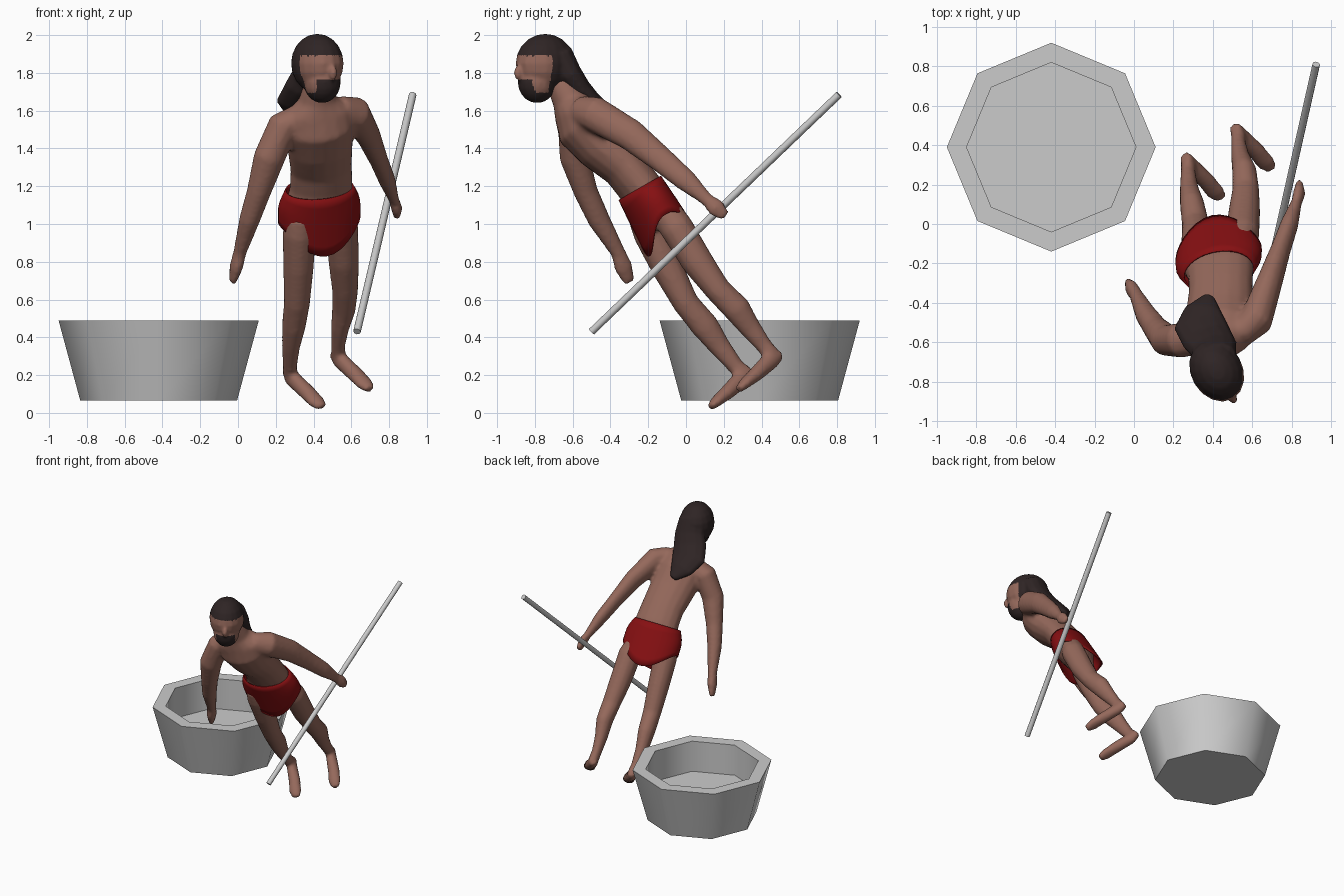
import bpy
import bmesh
import math
from mathutils import Vector, Matrix

old = bpy.data.objects.get("Cube")
if old:
    bpy.data.objects.remove(old, do_unlink=True)


def material(name, rgb):
    m = bpy.data.materials.new(name)
    m.use_nodes = True
    m.diffuse_color = (*rgb, 1)
    m.node_tree.nodes["Principled BSDF"].inputs["Base Color"].default_value = (*rgb, 1)
    return m


skin = material("brown skin", (0.30, 0.14, 0.105))
hair = material("dark hair", (0.028, 0.018, 0.018))
red = material("red cloth", (0.24, 0.005, 0.006))
grey = material("pale grey", (0.6, 0.6, 0.6))


def add_object(name, bm, mats):
    bmesh.ops.recalc_face_normals(bm, faces=bm.faces)
    mesh = bpy.data.meshes.new(name)
    bm.to_mesh(mesh)
    bm.free()
    for m in mats:
        mesh.materials.append(m)
    ob = bpy.data.objects.new(name, mesh)
    bpy.context.collection.objects.link(ob)
    return ob


def bridge(bm, a, b):
    n = len(a)
    for i in range(n):
        bm.faces.new((a[i], a[(i + 1) % n], b[(i + 1) % n], b[i]))


def tube(bm, rings, side=(1, 0.2, 0), n=12):
    """Closed loft through (x, y, z, half width, half depth) stations."""
    pts = [Vector(r[:3]) for r in rings]
    loops = []
    for i, r in enumerate(rings):
        t = (pts[min(i + 1, len(pts) - 1)] - pts[max(i - 1, 0)]).normalized()
        s = Vector(side)
        u = (s - t * s.dot(t)).normalized()
        v = t.cross(u)
        loops.append([bm.verts.new(pts[i] + u * r[3] * math.cos(a) + v * r[4] * math.sin(a))
                      for a in (math.tau * k / n for k in range(n))])
    for a, b in zip(loops, loops[1:]):
        bridge(bm, a, b)
    bm.faces.new(loops[0])
    bm.faces.new(loops[-1])


def ellipsoid(bm, centre, radii, yaw):
    mat = Matrix.Translation(centre) @ Matrix.Rotation(yaw, 4, 'Z') @ Matrix.Diagonal((*radii, 1))
    bmesh.ops.create_uvsphere(bm, u_segments=16, v_segments=10, radius=1, matrix=mat)


def fuse(ob, voxel, smoothing):
    """Merge overlapping volumes into one smooth skin."""
    mod = ob.modifiers.new("fuse", 'REMESH')
    mod.mode = 'VOXEL'
    mod.voxel_size = voxel
    mod = ob.modifiers.new("soften", 'SMOOTH')
    mod.factor = 0.5
    mod.iterations = smoothing
    mats = list(ob.data.materials)
    dg = bpy.context.evaluated_depsgraph_get()
    mesh = bpy.data.meshes.new_from_object(ob.evaluated_get(dg))
    ob.modifiers.clear()
    ob.data = mesh
    mesh.materials.clear()
    for m in mats:
        mesh.materials.append(m)
    for p in mesh.polygons:
        p.use_smooth = True
        p.material_index = 0


# Body: torso, arms, legs and feet
bm = bmesh.new()
tube(bm, [(.43, -.13, .98, .15, .09), (.43, -.18, 1.08, .19, .12), (.44, -.25, 1.2, .17, .115),
          (.44, -.33, 1.3, .165, .115), (.435, -.45, 1.41, .175, .135), (.43, -.55, 1.52, .19, .145),
          (.425, -.59, 1.6, .18, .11), (.42, -.62, 1.66, .10, .09), (.42, -.67, 1.76, .07, .075)],
     side=(1, .28, 0), n=16)
# left arm
tube(bm, [(.54, -.56, 1.60, .07, .08), (.62, -.49, 1.585, .085, .095), (.69, -.29, 1.47, .065, .085),
          (.745, -.13, 1.34, .05, .07), (.79, 0, 1.23, .045, .06), (.825, .11, 1.13, .028, .035),
          (.84, .16, 1.085, .03, .05), (.84, .21, 1.04, .018, .03)])
# right arm
tube(bm, [(.33, -.58, 1.57, .07, .08), (.24, -.59, 1.52, .085, .09), (.165, -.59, 1.35, .085, .08),
          (.11, -.53, 1.17, .065, .065), (.06, -.46, 1.02, .055, .06), (.01, -.36, .85, .035, .04),
          (-.01, -.33, .77, .035, .05), (-.03, -.3, .69, .018, .03)])
# left leg and foot
tube(bm, [(.53, -.1, 1.06, .08, .08), (.55, -.05, .98, .088, .09), (.56, .06, .8, .082, .085),
          (.567, .17, .65, .07, .07), (.56, .27, .55, .063, .075), (.54, .34, .45, .048, .058),
          (.53, .41, .36, .038, .045), (.53, .45, .31, .038, .045)])
tube(bm, [(.51, .49, .32, .03, .04), (.54, .45, .28, .04, .05), (.62, .37, .205, .045, .04),
          (.67, .31, .155, .048, .03), (.70, .28, .125, .03, .02)])
# right leg and foot
tube(bm, [(.33, -.23, 1.04, .08, .08), (.325, -.19, .95, .09, .09), (.32, -.1, .77, .082, .085),
          (.312, 0, .58, .07, .07), (.295, .1, .46, .063, .075), (.28, .18, .35, .048, .058),
          (.275, .26, .25, .038, .045), (.275, .30, .21, .038, .045)])
tube(bm, [(.26, .34, .23, .03, .04), (.285, .30, .185, .04, .05), (.365, .22, .11, .045, .04),
          (.415, .16, .06, .048, .03), (.445, .13, .03, .03, .02)])
body = add_object("body", bm, [skin])
fuse(body, 0.014, 4)

# Head with hair falling over the back
centre = Vector((.42, -.745, 1.85))
face = Vector((.5, -.86, 0)).normalized()
across = Vector((.86, .5, 0)).normalized()
yaw = math.radians(30)
bm = bmesh.new()
ellipsoid(bm, centre, (.132, .165, .157), yaw)
ellipsoid(bm, centre + face * .05 - Vector((0, 0, .1)), (.098, .105, .11), yaw)
ellipsoid(bm, centre + face * .16 - Vector((0, 0, .05)), (.022, .03, .04), yaw)
tube(bm, [(.41, -.68, 1.9, .11, .08), (.405, -.63, 1.8, .12, .075), (.37, -.58, 1.72, .13, .07),
          (.335, -.51, 1.655, .135, .055), (.35, -.44, 1.6, .10, .045), (.38, -.37, 1.535, .03, .025)])
head = add_object("head_and_hair", bm, [hair, skin])
fuse(head, 0.01, 4)
for p in head.data.polygons:
    d = p.center - centre
    f, s, h = d.dot(face), abs(d.dot(across)), d.z
    cheeks = f > 0.03 and -0.155 < h < 0.04
    beard = s < 0.07 and h < -0.085
    p.material_index = int(cheeks and not beard)

# Loincloth: band around the hips with longer flaps front and back
origin = Vector((.43, -.25, 1.2))
down = Vector((0, .5, -.87)).normalized()
u = Vector((1, .3, 0))
u = (u - down * u.dot(down)).normalized()
forward = u.cross(down).normalized()
if forward.y > 0:
    forward.negate()
bm = bmesh.new()
loops = []
ROWS, COLS = 6, 32
for r in range(ROWS + 1):
    t = r / ROWS
    loop = []
    for k in range(COLS):
        a = math.tau * k / COLS
        drop = 0.01 + t * (0.19 + 0.15 * abs(math.sin(a)) ** 2.5)
        wide = 0.183 + 0.04 * math.sin(min(t * 1.6, 1) * math.pi / 2)
        deep = 0.125 + 0.018 * t
        loop.append(bm.verts.new(origin + down * drop + u * wide * math.cos(a)
                                 + forward * deep * math.sin(a)))
    loops.append(loop)
for a, b in zip(loops, loops[1:]):
    bridge(bm, a, b)
cloth = add_object("loincloth", bm, [red])
for p in cloth.data.polygons:
    p.use_smooth = True
mod = cloth.modifiers.new("thickness", 'SOLIDIFY')
mod.thickness = 0.008

# Eight-sided basin: outer wall, rim, straight inner wall and floor
bm = bmesh.new()
loops = [[bm.verts.new((-.42 + r * math.cos(k * math.tau / 8), .39 + r * math.sin(k * math.tau / 8), z))
          for k in range(8)]
         for r, z in ((.415, .065), (.53, .49), (.43, .49), (.43, .24))]
for a, b in zip(loops, loops[1:]):
    bridge(bm, a, b)
bm.faces.new(loops[0])
bm.faces.new(loops[-1])
basin = add_object("basin", bm, [grey])

# Staff in the left hand
bm = bmesh.new()
tube(bm, [(.63, -.5, .43, .02, .02), (.925, .81, 1.685, .02, .02)], n=8)
staff = add_object("staff", bm, [grey])

for ob in (basin, staff):
    bpy.ops.object.select_all(action='DESELECT')
    ob.select_set(True)
    bpy.context.view_layer.objects.active = ob
    bpy.ops.object.shade_smooth_by_angle(angle=math.radians(50))
